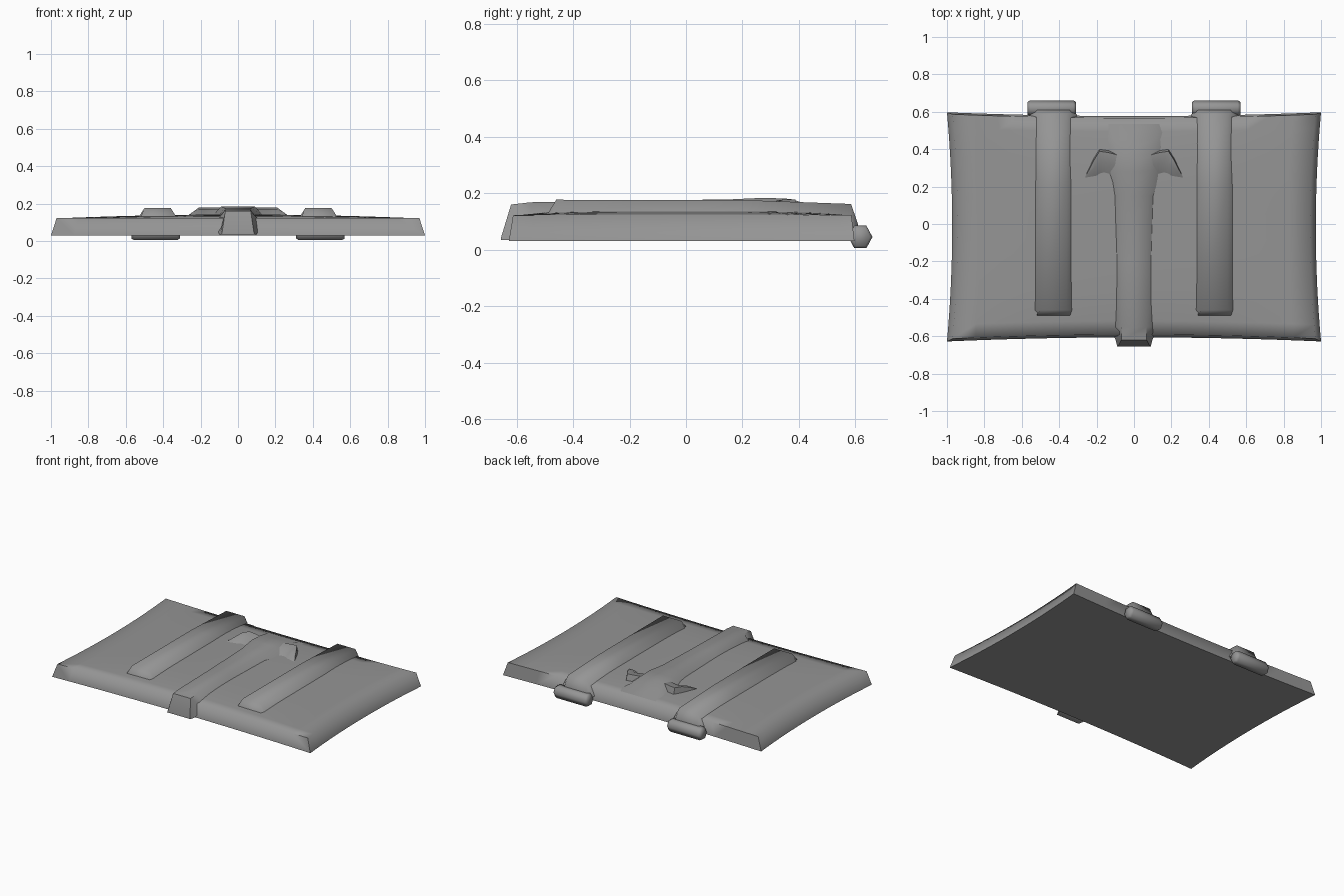
import bpy
import bmesh
import math

if "Cube" in bpy.data.objects:
    bpy.data.objects.remove(bpy.data.objects["Cube"])

GREY = (0.3, 0.3, 0.3, 1)
grey = bpy.data.materials.new("plain grey")
grey.use_nodes = True
grey.diffuse_color = GREY
grey.node_tree.nodes["Principled BSDF"].inputs["Base Color"].default_value = GREY


def finish(name, bm, angle):
    bmesh.ops.recalc_face_normals(bm, faces=bm.faces)
    mesh = bpy.data.meshes.new(name)
    bm.to_mesh(mesh)
    bm.free()
    obj = bpy.data.objects.new(name, mesh)
    bpy.context.collection.objects.link(obj)
    mesh.materials.append(grey)
    bpy.ops.object.select_all(action='DESELECT')
    obj.select_set(True)
    bpy.context.view_layer.objects.active = obj
    bpy.ops.object.shade_smooth_by_angle(angle=math.radians(angle))
    return obj


def loft(name, sections, angle=50):
    """Skin closed sections of equal length and cap both ends."""
    bm = bmesh.new()
    rings = [[bm.verts.new(p) for p in s] for s in sections]
    n = len(rings[0])
    for a, b in zip(rings, rings[1:]):
        for i in range(n):
            j = (i + 1) % n
            bm.faces.new((a[i], a[j], b[j], b[i]))
    bm.faces.new(rings[0])
    bm.faces.new(rings[-1])
    return finish(name, bm, angle)


def trapezoid(x, y, base, top, z, low=0.09, lean=0):
    """Raised cross-section; lean pushes its foot along y."""
    return [(x - base, y + lean, low), (x - top, y, z),
            (x + top, y, z), (x + base, y + lean, low)]


# Panel: crowned top, flared walls, edges bowed inward
def panel_point(u, v, inset, z):
    half_x = 0.972 + 0.028 * v * v - inset
    front = -0.606 - 0.022 * u * u + inset * 0.5
    back = 0.577 + 0.02 * u * u - inset * 0.35
    return (u * half_x, front + (back - front) * (v + 1) / 2, z)


def crown(u, v):
    return 0.122 + 0.02 * (1 - u * u) * (1 - v ** 4)


N = 16
bm = bmesh.new()
steps = [i / N * 2 - 1 for i in range(N + 1)]
top = [[bm.verts.new(panel_point(u, v, 0.03, crown(u, v))) for u in steps] for v in steps]
low = [[bm.verts.new(panel_point(u, v, 0, 0.03)) for u in steps] for v in steps]
for grid in (top, low):
    for j in range(N):
        for i in range(N):
            bm.faces.new((grid[j][i], grid[j][i + 1], grid[j + 1][i + 1], grid[j + 1][i]))
for i in range(N):
    for j in (0, N):
        bm.faces.new((top[j][i], top[j][i + 1], low[j][i + 1], low[j][i]))
        bm.faces.new((top[i][j], top[i + 1][j], low[i + 1][j], low[i][j]))
finish("panel", bm, 80)

# Central ridge with the front tab, widening and fading out at the back
loft("centre_ridge", [
    trapezoid(0, -0.655, 0.09, 0.085, 0.045, 0.035),
    trapezoid(0, -0.62, 0.098, 0.068, 0.16, 0.035),
    trapezoid(0, -0.55, 0.13, 0.066, 0.168),
    trapezoid(0, -0.2, 0.13, 0.066, 0.174),
    trapezoid(0, 0.15, 0.14, 0.075, 0.178),
    trapezoid(0, 0.28, 0.18, 0.09, 0.184),
    trapezoid(0, 0.37, 0.18, 0.09, 0.18),
    trapezoid(0, 0.45, 0.2, 0.11, 0.155),
    trapezoid(0, 0.55, 0.22, 0.14, 0.12),
], 60)

for side, label in ((1, "left"), (-1, "right")):
    # Long rib, running over the back edge
    x = 0.43 * side
    loft(label + "_rib", [
        trapezoid(x, -0.49, 0.1, 0.09, 0.128),
        trapezoid(x, -0.46, 0.125, 0.07, 0.177),
        trapezoid(x, 0.2, 0.125, 0.07, 0.176),
        trapezoid(x, 0.585, 0.125, 0.07, 0.162, 0.06),
        trapezoid(x, 0.61, 0.1, 0.085, 0.09, 0.05),
    ], 65)

    # Arched hump: long front ramp, steep back
    hump = []
    for k in range(9):
        t = k / 8
        back = 0.405 - 0.15 * max(0, t - 0.65) / 0.35 - 0.04 * (1 - t) ** 3
        front = 0.27 - 0.06 * abs(t - 0.5)
        peak = 0.178 - 0.04 * max(0, t - 0.75) / 0.25
        xx = side * (0.05 + 0.215 * t)
        mid = front + (back - front) * 0.45
        hump.append([(xx, front - 0.03, 0.12), (xx, mid, 0.14 + (peak - 0.14) * 0.8),
                     (xx, back - 0.015, peak), (xx, back, 0.12)])
    loft(label + "_hump", hump, 60)

    # Six-sided hinge barrel with narrowed ends
    sections = []
    for dx, r in ((-0.13, 0.8), (-0.115, 1), (0.115, 1), (0.13, 0.8)):
        sections.append([(0.44 * side + dx, 0.618 + 0.043 * r * math.cos(a),
                          0.045 + 0.046 * r * math.sin(a))
                         for a in (math.radians(60 * i) for i in range(6))])
    loft(label + "_hinge", sections, 65)
